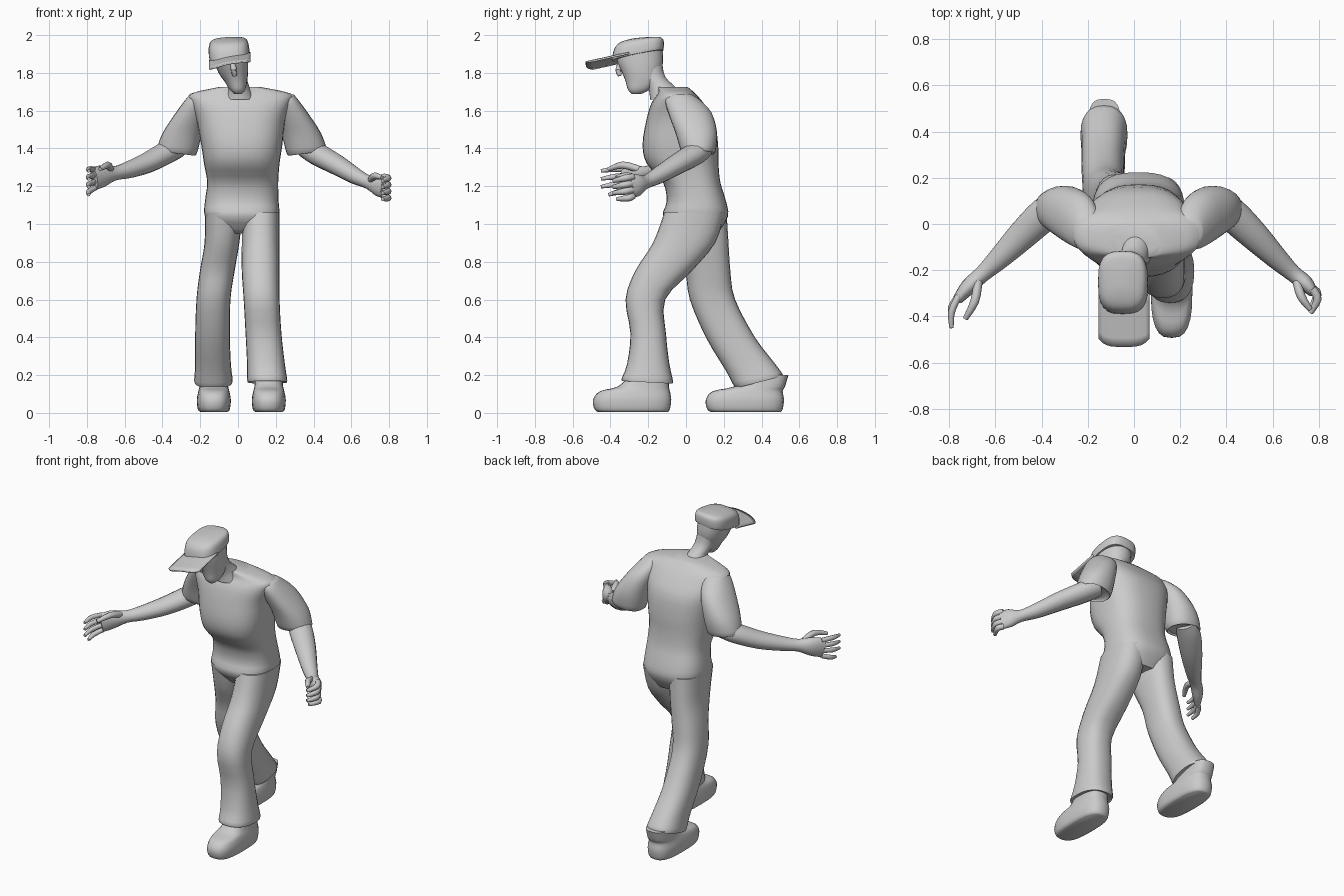
import bpy
from math import sin, cos, pi
from mathutils import Vector


def finish(name, verts, faces, angle=50):
    mesh = bpy.data.meshes.new(name)
    mesh.from_pydata(verts, [], faces)
    mesh.update()
    ob = bpy.data.objects.new(name, mesh)
    bpy.context.collection.objects.link(ob)
    bpy.ops.object.select_all(action='DESELECT')
    ob.select_set(True)
    bpy.context.view_layer.objects.active = ob
    bpy.ops.object.shade_smooth_by_angle(angle=angle * pi / 180)
    return ob


def smooth_rows(rows, steps):
    # Catmull-Rom interpolation of ring parameters
    out = []
    for i in range(len(rows) - 1):
        a, b, c, d = rows[max(i - 1, 0)], rows[i], rows[i + 1], rows[min(i + 2, len(rows) - 1)]
        for k in range(steps):
            t = k / steps
            out.append([q + .5 * t * (r - p + t * (2*p - 5*q + 4*r - s + t * (3*(q - r) + s - p)))
                        for p, q, r, s in zip(a, b, c, d)])
    return out + [list(rows[-1])]


def skin(name, rings):
    n = len(rings[0])
    verts = [v for ring in rings for v in ring]
    faces = [(r*n + i, r*n + (i+1) % n, (r+1)*n + (i+1) % n, (r+1)*n + i)
             for r in range(len(rings) - 1) for i in range(n)]
    faces += [tuple(range(n))[::-1], tuple(range(len(verts) - n, len(verts)))]
    return finish(name, verts, faces)


def oval(a, power):
    c, s = cos(a), sin(a)
    return (abs(c) ** (2/power) * (1 if c > 0 else -1),
            abs(s) ** (2/power) * (1 if s > 0 else -1))


def loft(name, rows, n=24, power=2.4, steps=3):
    # rows, bottom to top: x, y, z, half width, half depth, pitch, roll
    rows = [tuple(r) + (0,) * (7 - len(r)) for r in rows]
    rings = []
    for x, y, z, rx, ry, pitch, roll in smooth_rows(rows, steps):
        ring = []
        for i in range(n):
            u, v = oval(2 * pi * i / n, power)
            ring.append((x + rx*u, y + ry*v, z + pitch*ry*v + roll*rx*u))
        rings.append(ring)
    return skin(name, rings)


def tube(name, rows, n=14, steps=3):
    # rows along a path: x, y, z, half width sideways, half height
    rows = smooth_rows(rows, steps)
    pts = [Vector(r[:3]) for r in rows]
    rings = []
    for k, r in enumerate(rows):
        t = (pts[min(k+1, len(pts)-1)] - pts[max(k-1, 0)]).normalized()
        u = Vector((0, 0, 1)).cross(t).normalized()
        v = t.cross(u)
        rings.append([pts[k] + u*r[3]*cos(2*pi*i/n) + v*r[4]*sin(2*pi*i/n) for i in range(n)])
    return skin(name, rings)


# Shirt body
loft("torso", [
    (.02, .06, .95, .13, .11), (.02, .05, 1.04, .195, .172), (.02, .055, 1.12, .195, .157),
    (.025, .03, 1.22, .188, .152), (.02, -.018, 1.32, .2, .19), (.02, -.03, 1.42, .215, .2),
    (.015, -.03, 1.55, .235, .18), (.015, -.045, 1.64, .265, .138),
    (.015, -.05, 1.69, .265, .10), (.01, -.07, 1.725, .11, .08)], n=32, power=2.6)

# Trouser legs
loft("front_leg", [
    (.155, -.205, .165, .098, .12, -.05), (.155, -.205, .17, .106, .137, -.05),
    (.148, -.2, .26, .1, .112), (.135, -.2, .42, .095, .094), (.125, -.215, .6, .095, .105),
    (.12, -.12, .75, .1, .15), (.12, -.01, .9, .1, .165), (.12, .045, 1.06, .1, .16)])
loft("rear_leg", [
    (-.13, .385, .165, .09, .11, .25), (-.13, .385, .17, .102, .128, .25),
    (-.132, .335, .25, .095, .125, .2), (-.135, .235, .4, .092, .13), (-.13, .14, .6, .09, .12),
    (-.11, .115, .75, .092, .12), (-.085, .08, .9, .092, .145), (-.075, .055, 1.06, .1, .16)])

# Shoes
for name, x, y, lean in (("front_shoe", .163, 0, 0), ("rear_shoe", -.128, .597, .035)):
    loft(name, [
        (x, y - .28, .005, .072, .185), (x, y - .285, .02, .085, .2), (x, y - .285, .07, .09, .207),
        (x, y - .27, .115, .082, .185), (x, y - .225 + lean/2, .14, .076, .135),
        (x, y - .195 + lean, .2, .07, .105)], power=2.8)

# Sleeves, mirrored about the torso middle
for name, s in (("left_sleeve", 1), ("right_sleeve", -1)):
    loft(name, [
        (.02 + s * (x - .02), y, z, rx, ry, .1 * s * 0, s * roll) for x, y, z, rx, ry, roll in (
            (.365, .065, 1.385, .085, .075, .12), (.365, .065, 1.38, .105, .09, .12),
            (.335, .055, 1.48, .105, .11, 0), (.285, .02, 1.59, .09, .115, -.1),
            (.255, -.02, 1.66, .07, .09, -.15), (.25, -.03, 1.69, .045, .05, -.1))], power=2.2)

# Forearms with palms
tube("left_forearm", [
    (.36, .09, 1.41, .06, .06), (.42, .045, 1.37, .072, .06), (.52, -.05, 1.315, .064, .054),
    (.62, -.15, 1.255, .048, .044), (.69, -.215, 1.222, .036, .036),
    (.74, -.255, 1.207, .035, .058), (.775, -.295, 1.195, .023, .06)])
tube("right_forearm", [
    (-.32, .09, 1.41, .06, .06), (-.385, .045, 1.375, .072, .06), (-.485, -.05, 1.322, .064, .054),
    (-.585, -.15, 1.285, .048, .044), (-.655, -.215, 1.268, .036, .038),
    (-.715, -.27, 1.255, .035, .058), (-.762, -.325, 1.238, .023, .06)])


def finger(name, a, b, c, r=.016):
    tube(name, [(*a, r, r), (*b, r, r), (*c, r * .6, r * .6)], n=8)


# Fingers: left hand loosely curled, right hand fanned open
for i in range(4):
    d = i - 1.5
    back = .02 * (i == 3)
    finger(f"left_finger_{i+1}", (.772, -.28, 1.198 - .034*d),
           (.795, -.325 + back, 1.19 - .035*d), (.765, -.385 + back, 1.18 - .032*d), .018)
    finger(f"right_finger_{i+1}", (-.758, -.31, 1.24 - .033*d),
           (-.79, -.38 + back, 1.23 - .04*d), (-.79, -.45 + 2*back, 1.218 - .042*d), .015)
finger("left_thumb", (.705, -.25, 1.235), (.725, -.315, 1.255), (.763, -.37, 1.245), .019)
finger("right_thumb", (-.675, -.25, 1.29), (-.69, -.335, 1.312), (-.73, -.41, 1.29), .019)

# Neck, head and nose
loft("neck", [(.01, -.09, 1.66, .085, .1), (.005, -.125, 1.72, .058, .075),
              (-.015, -.175, 1.78, .06, .065), (-.03, -.2, 1.85, .07, .075)], power=2)
loft("head", [(.0, -.262, 1.688, .018, .024), (-.002, -.25, 1.71, .04, .057),
              (-.012, -.232, 1.755, .06, .088), (-.025, -.236, 1.8, .078, .102),
              (-.036, -.243, 1.86, .09, .122), (-.045, -.25, 1.93, .095, .125)], power=2.2)
tube("nose", [(-.03, -.345, 1.86, .012, .012), (-.022, -.358, 1.815, .016, .017),
              (-.018, -.35, 1.785, .012, .01)], n=8)

# Cap crown
loft("cap_crown", [
    (-.045, -.255, 1.89, .1, .13, .2, .12), (-.046, -.255, 1.895, .107, .136, .2, .12),
    (-.05, -.25, 1.945, .105, .132, .18, .1), (-.052, -.245, 1.972, .088, .11, .14, .07),
    (-.053, -.24, 1.984, .04, .055, .1, .05), (-.053, -.24, 1.986, .01, .015, .1, .05)], power=3)

# Arched cap brim with rounded front corners
cols, rws = 12, 6
verts = []
for j in range(rws + 1):
    for i in range(cols + 1):
        w = 2 * i / cols - 1
        tip = -.53 + .035 * abs(w) ** 4
        y = -.30 + (tip + .30) * j / rws
        u = .108 * w
        verts.append((u - .042, y, 1.845 + .22 * (y + .53) + .19 * u - 1.4 * u * u))
m = cols + 1
brim = finish("cap_brim", verts, [(j*m + i, j*m + i + 1, (j+1)*m + i + 1, (j+1)*m + i)
                                  for j in range(rws) for i in range(cols)])
solid = brim.modifiers.new("thickness", 'SOLIDIFY')
solid.thickness = .01
